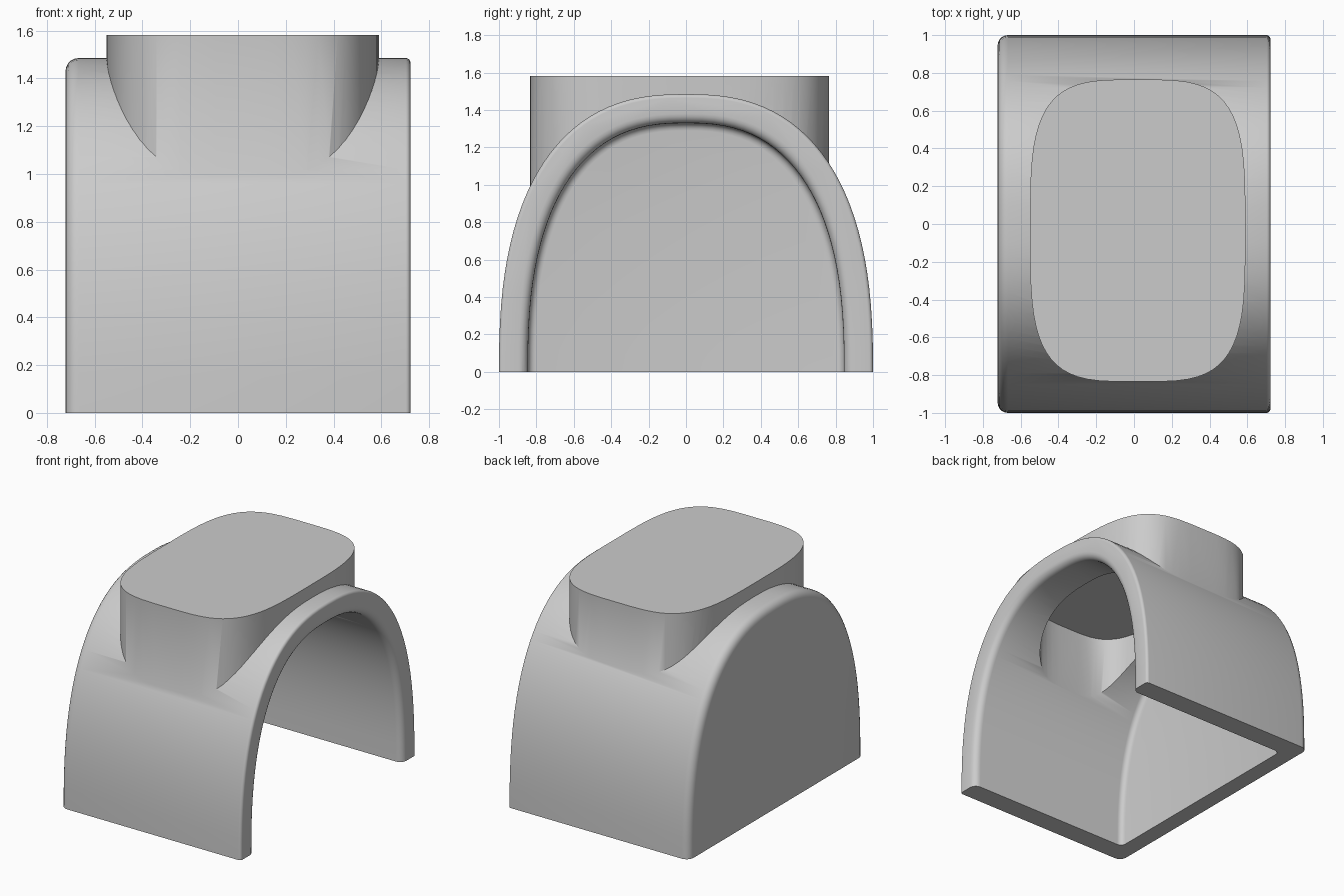
import bpy, math
from mathutils import Vector

if "Cube" in bpy.data.objects:
    bpy.data.objects.remove(bpy.data.objects["Cube"])


def power(v, n):
    return math.copysign(abs(v) ** (2 / n), v)


def loft(name, rings):
    """Closed solid skinned through rings with equal point counts."""
    n = len(rings[0])
    verts = [p for r in rings for p in r]
    faces = [tuple(range(n))[::-1], tuple(range((len(rings) - 1) * n, len(rings) * n))]
    for k in range(len(rings) - 1):
        for i in range(n):
            j = (i + 1) % n
            faces.append((k * n + i, k * n + j, (k + 1) * n + j, (k + 1) * n + i))
    me = bpy.data.meshes.new(name)
    me.from_pydata(verts, [], faces)
    ob = bpy.data.objects.new(name, me)
    bpy.context.collection.objects.link(ob)
    return ob


def arch(x, inset, base):
    a, h = 1 - inset, 1.485 - inset
    pts = [Vector((x, a, base))] if base < 0 else []
    for i in range(57):
        t = math.pi * i / 56
        pts.append(Vector((x, a * power(math.cos(t), 2.5), h * power(max(math.sin(t), 0), 2.5))))
    if base < 0:
        pts.append(Vector((x, -a, base)))
    return pts


def arch_solid(name, stations, base):
    return loft(name, [arch(x, d, base) for x, d in stations])


def collar_solid(name, inset, z0, z1):
    def ring(z):
        return [Vector((0.02 + (0.57 - inset) * power(math.cos(t), 3.7),
                        -0.035 + (0.80 - inset) * power(math.sin(t), 3.7), z))
                for t in (math.tau * (i + 0.5) / 64 for i in range(64))]
    return loft(name, [ring(z0), ring(z1)])


def quarter(x, d, r, sx, sd, flip=False):
    """Stations rounding an edge from (x, d+r*sd) to (x+r*sx, d)."""
    out = []
    for i in range(6):
        a = math.pi / 2 * i / 5
        out.append((x + r * sx * (1 - math.cos(a)), d + r * sd * (1 - math.sin(a))))
    return out[::-1] if flip else out


T = 0.155  # wall thickness

# Outer vaulted body, softened at the closed end and the open rim
body = arch_solid("vaulted_shell",
                  quarter(-0.722, 0, 0.055, 1, 1) + quarter(0.722, 0, 0.02, -1, 1, True), 0)

# Raised collar on the roof
collar = collar_solid("collar", 0, 0.75, 1.582)

# Hollow interior, open at the right end and below, with a rounded lip
room = arch_solid("room_cutter",
                  quarter(-0.722 + T * 0.8, T, 0.04, 1, 1)
                  + quarter(0.722, T, 0.05, -1, -1, True) + [(0.8, T - 0.05)], -0.1)
shaft = collar_solid("shaft_cutter", T, 0.6, 1.582 - T)

bpy.context.view_layer.objects.active = body
body.select_set(True)
for tool, op in ((collar, 'UNION'), (room, 'DIFFERENCE'), (shaft, 'DIFFERENCE')):
    m = body.modifiers.new(tool.name, 'BOOLEAN')
    m.operation, m.object, m.solver = op, tool, 'EXACT'
    bpy.ops.object.modifier_apply(modifier=m.name)
    bpy.data.objects.remove(tool)

bpy.ops.object.shade_smooth_by_angle(angle=math.radians(40))
